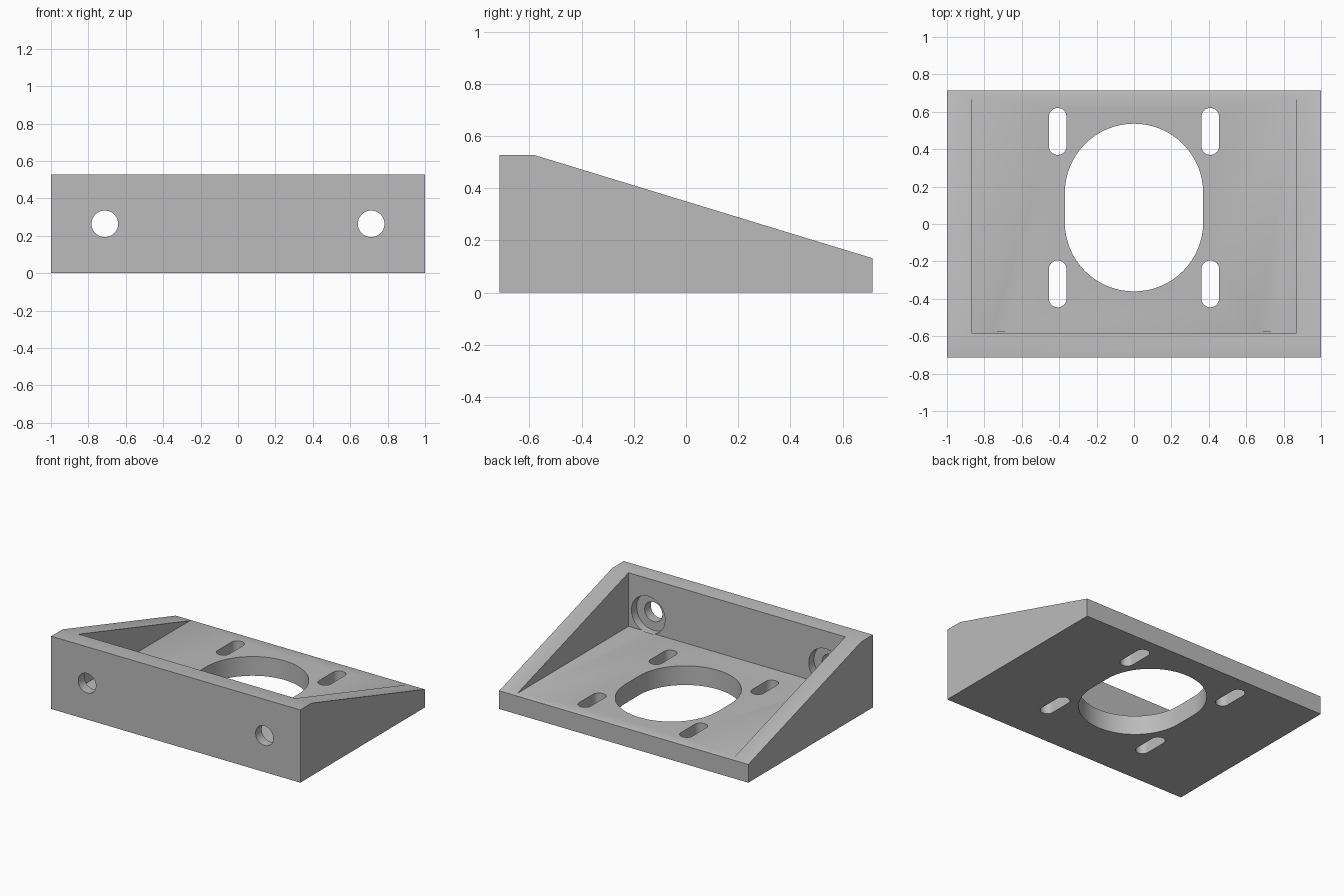
import bpy, bmesh, math
from mathutils import Matrix, Vector

default = bpy.data.objects.get("Cube")
if default:
    bpy.data.objects.remove(default, do_unlink=True)

HALF_DEPTH = 0.714
HEIGHT = 0.528
INNER_X = 0.87
INNER_FRONT = -0.584
FLOOR = 0.139

grey = bpy.data.materials.new("plain grey")
grey.use_nodes = True
colour = (0.5, 0.5, 0.5, 1)
grey.diffuse_color = colour
grey.node_tree.nodes["Principled BSDF"].inputs["Base Color"].default_value = colour


def prism(name, points, direction):
    """Extrude a closed outline of 3D points along a direction."""
    bm = bmesh.new()
    face = bm.faces.new([bm.verts.new(p) for p in points])
    new = bmesh.ops.extrude_face_region(bm, geom=[face])["geom"]
    bmesh.ops.translate(bm, vec=Vector(direction),
                        verts=[v for v in new if isinstance(v, bmesh.types.BMVert)])
    bmesh.ops.recalc_face_normals(bm, faces=bm.faces)
    mesh = bpy.data.meshes.new(name)
    bm.to_mesh(mesh)
    bm.free()
    mesh.materials.append(grey)
    obj = bpy.data.objects.new(name, mesh)
    bpy.context.collection.objects.link(obj)
    return obj


def slot(name, x, y, radius, travel, steps=32):
    """Vertical cutter with round ends, stretched along y."""
    points = []
    for end in (0, 1):
        shift = travel / 2 * (1 - 2 * end)
        for i in range(steps + 1):
            a = math.pi * (end + i / steps)
            points.append((x + radius * math.cos(a), y + shift + radius * math.sin(a), -0.1))
    return prism(name, points, (0, 0, 0.4))


def bore(name, x, radius, y0, y1, steps=48):
    """Round cutter running along y at mid height."""
    turns = [2 * math.pi * i / steps for i in range(steps)]
    points = [(x + radius * math.cos(a), y0, HEIGHT / 2 + radius * math.sin(a)) for a in turns]
    return prism(name, points, (0, y1 - y0, 0))


def cut(target, cutter):
    cutter.hide_render = True
    mod = target.modifiers.new(cutter.name, "BOOLEAN")
    mod.operation = "DIFFERENCE"
    mod.solver = "EXACT"
    mod.object = cutter
    bpy.context.view_layer.objects.active = target
    bpy.ops.object.modifier_apply(modifier=mod.name)
    bpy.data.objects.remove(cutter, do_unlink=True)


# Wedge-shaped body from its side profile
profile = [(-HALF_DEPTH, 0), (HALF_DEPTH, 0), (HALF_DEPTH, 0.132),
           (INNER_FRONT, HEIGHT), (-HALF_DEPTH, HEIGHT)]
bracket = prism("mounting_bracket", [(-1, y, z) for y, z in profile], (2, 0, 0))

# Open cavity, leaving the floor, front wall and two side walls
corners = [(-INNER_X, INNER_FRONT), (INNER_X, INNER_FRONT), (INNER_X, 1), (-INNER_X, 1)]
cut(bracket, prism("cavity", [(x, y, FLOOR) for x, y in corners], (0, 0, 1)))

# Large central opening and four adjustment slots in the floor
cut(bracket, slot("centre_opening", 0, 0.088, 0.37, 0.157))
for x in (-0.408, 0.408):
    for y in (-0.32, 0.495):
        cut(bracket, slot("floor_slot", x, y, 0.047, 0.157))

# Counterbored bolt holes in the front wall
for x in (-0.712, 0.712):
    cut(bracket, bore("bolt_hole", x, 0.071, -0.9, -0.5))
    cut(bracket, bore("counterbore", x, 0.135, INNER_FRONT - 0.06, INNER_FRONT + 0.008))

# Smooth bores with crisp edges
bpy.ops.object.select_all(action="DESELECT")
bracket.select_set(True)
bpy.context.view_layer.objects.active = bracket
bpy.ops.object.shade_smooth_by_angle(angle=math.radians(30))
bpy.ops.object.select_all(action="DESELECT")
